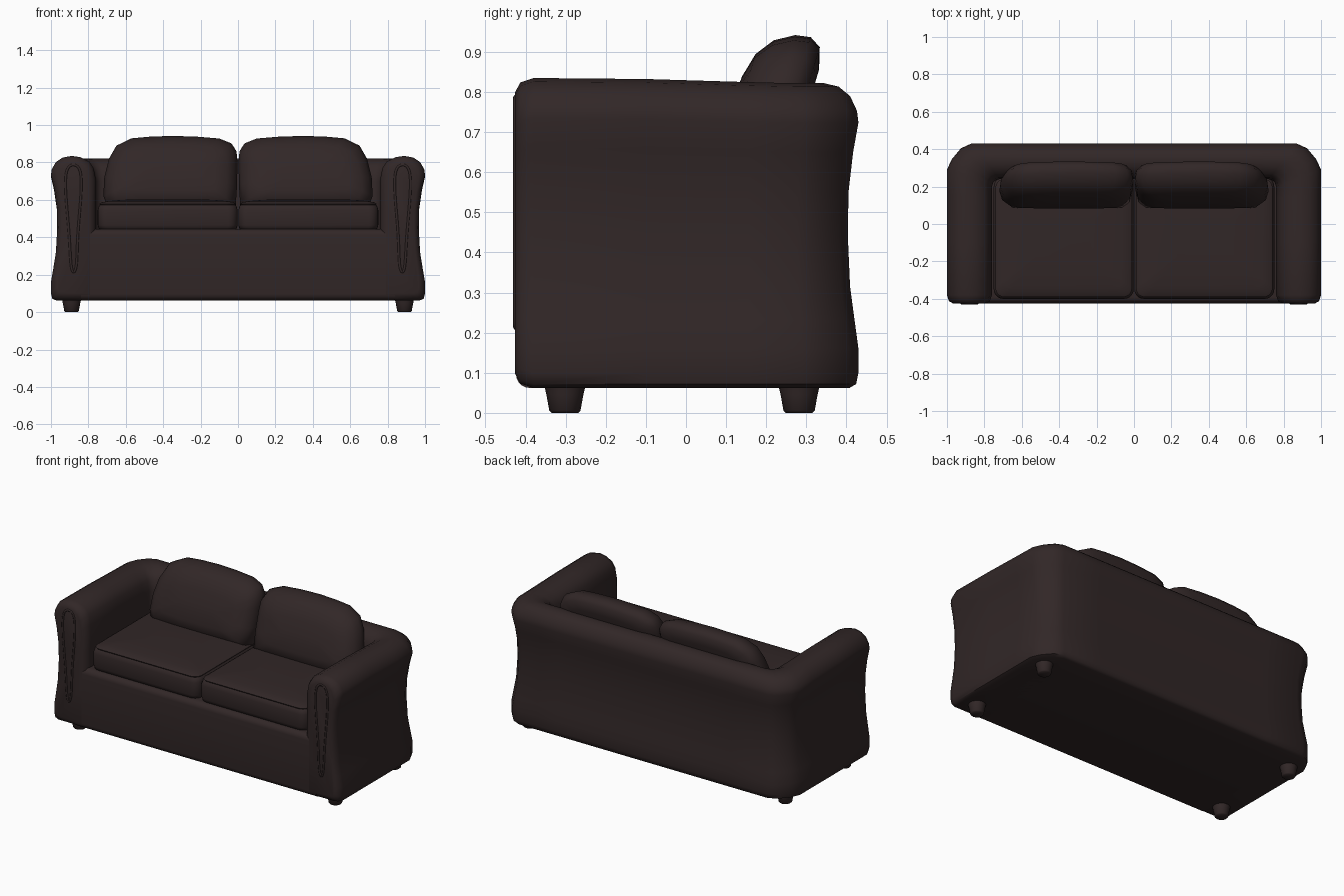
import bpy, bmesh, math
from mathutils import Vector

cube = bpy.data.objects.get("Cube")
if cube:
    bpy.data.objects.remove(cube, do_unlink=True)

leather = bpy.data.materials.new("dark_brown_leather")
leather.use_nodes = True
COLOUR = (0.031, 0.020, 0.020, 1)
leather.diffuse_color = COLOUR
bsdf = leather.node_tree.nodes["Principled BSDF"]
bsdf.inputs["Base Color"].default_value = COLOUR
bsdf.inputs["Roughness"].default_value = 0.7


def finish(obj, angle=50):
    obj.data.materials.append(leather)
    bpy.ops.object.select_all(action='DESELECT')
    obj.select_set(True)
    bpy.context.view_layer.objects.active = obj
    bpy.ops.object.shade_smooth_by_angle(angle=math.radians(angle))


def loft(name, rings, angle=50):
    """Skin a list of closed rings and cap both ends."""
    bm = bmesh.new()
    loops = [[bm.verts.new(p) for p in ring] for ring in rings]
    n = len(loops[0])
    for a, b in zip(loops, loops[1:]):
        for i in range(n):
            j = (i + 1) % n
            bm.faces.new((a[i], a[j], b[j], b[i]))
    bm.faces.new(loops[0])
    bm.faces.new(loops[-1])
    bmesh.ops.recalc_face_normals(bm, faces=bm.faces)
    mesh = bpy.data.meshes.new(name)
    bm.to_mesh(mesh)
    bm.free()
    obj = bpy.data.objects.new(name, mesh)
    bpy.context.collection.objects.link(obj)
    finish(obj, angle)
    return obj


def rounded_rect(hx, hy, r, steps=5):
    pts = []
    for k, (sx, sy) in enumerate([(1, 1), (-1, 1), (-1, -1), (1, -1)]):
        for i in range(steps + 1):
            a = math.pi / 2 * (k + i / steps)
            pts.append((sx * (hx - r) + r * math.cos(a),
                        sy * (hy - r) + r * math.sin(a)))
    return pts


# Arms and back: one padded profile (fraction from outside to inside, height)
profile = [(0.12, 0.062), (0.03, 0.072), (0, 0.1), (0, 0.16), (0.05, 0.23),
           (0.11, 0.32), (0.14, 0.45), (0.13, 0.56), (0.07, 0.66), (0, 0.735),
           (0.02, 0.765), (0.11, 0.802), (0.26, 0.826), (0.46, 0.835),
           (0.66, 0.828), (0.85, 0.805), (0.95, 0.77), (1, 0.71),
           (1, 0.55), (1, 0.3), (1, 0.062)]

# Half of the U-shaped run: outer point, inner point, inset, height scale
half = [((1, -0.426), (0.76, -0.426), 0.035, 1),
        ((1, -0.413), (0.76, -0.413), 0.011, 1),
        ((1, -0.38), (0.76, -0.38), 0, 1),
        ((1, -0.1), (0.76, -0.1), 0, 0.997),
        ((1, 0.16), (0.76, 0.14), 0, 0.988),
        ((1, 0.29), (0.76, 0.2), 0, 0.985),
        ((0.975, 0.345), (0.753, 0.222), 0, 0.985),
        ((0.925, 0.405), (0.738, 0.234), 0, 0.985),
        ((0.87, 0.43), (0.72, 0.24), 0, 0.985),
        ((0.6, 0.43), (0.6, 0.24), 0, 0.985)]
mirrored = [((-o[0], o[1]), (-i[0], i[1]), s, h) for o, i, s, h in reversed(half)]


def section(outer, inner, inset, height):
    o, i = Vector(outer), Vector(inner)
    width = (i - o).length
    ring = []
    for t, z in profile:
        t = 0.5 + (t - 0.5) * (1 - 2 * inset / width)
        z = 0.45 + (z - 0.45) * (1 - 2 * inset / 0.77)
        p = o.lerp(i, t)
        ring.append((p.x, p.y, z * height if z > 0.3 else z))
    return ring


loft("arms_and_back", [section(*s) for s in half + mirrored])

# Seat base with rounded front rail
rings = []
for x in (-0.84, -0.28, 0.28, 0.84):
    rings.append([(x, y - 0.062, z + 0.253)
                  for y, z in rounded_rect(0.362, 0.191, 0.035)])
loft("seat_base", rings)

# Back cushion outline in (x, z), for the left one
cushion_outline = [(0.012, 0.57), (0.005, 0.68), (0.003, 0.8), (0.008, 0.86),
                   (0.035, 0.902), (0.1, 0.928), (0.22, 0.938), (0.35, 0.942),
                   (0.47, 0.938), (0.57, 0.929), (0.65, 0.89), (0.69, 0.82),
                   (0.715, 0.72), (0.72, 0.62), (0.7, 0.57), (0.5, 0.555),
                   (0.3, 0.555), (0.1, 0.56)]
# Cushion depth, and how far the outline is pulled in there
cushion_layers = [(-0.108, 0.22), (-0.102, 0.12), (-0.085, 0.055),
                  (-0.05, 0.015), (0, 0), (0.04, 0.006), (0.07, 0.035), (0.085, 0.1)]

for side, s in (("left", 1), ("right", -1)):
    # Seat cushion: soft slab with a seam below its crowned top
    outline = rounded_rect(0.374, 0.325, 0.05)
    layers = [(0.435, 0.02), (0.445, 0.006), (0.465, 0), (0.545, 0), (0.567, 0.006),
              (0.573, 0.012), (0.579, 0.009), (0.587, 0.022), (0.594, 0.06),
              (0.6, 0.13), (0.603, 0.22)]
    loft(side + "_seat_cushion",
         [[(s * (0.376 + x * (1 - d / 0.374)), -0.075 + y * (1 - d / 0.325), z)
           for x, y in outline] for z, d in layers])

    # Back cushion, leaning backwards
    rings = []
    for y, d in cushion_layers:
        ring = []
        for x, z in cushion_outline:
            x = 0.36 + (x - 0.36) * (1 - d / 0.36)
            z = 0.74 + (z - 0.74) * (1 - d / 0.2 * 0.85)
            ring.append((s * x, 0.215 + y + 0.3 * (z - 0.75), z))
        rings.append(ring)
    loft(side + "_back_cushion", rings, 60)

    # Teardrop piping on the arm front
    curve = bpy.data.curves.new(side + "_arm_piping", 'CURVE')
    curve.dimensions = '3D'
    curve.bevel_depth = 0.007
    curve.bevel_resolution = 1
    curve.resolution_u = 4
    spline = curve.splines.new('NURBS')
    points = [(0.925, 0.72), (0.92, 0.6), (0.9, 0.4), (0.895, 0.24), (0.88, 0.2),
              (0.86, 0.24), (0.86, 0.4), (0.84, 0.6), (0.835, 0.72),
              (0.85, 0.79), (0.91, 0.79)]
    spline.points.add(len(points) - 1)
    for p, (x, z) in zip(spline.points, points):
        p.co = (s * x, -0.424, z, 1)
    spline.use_cyclic_u = True
    curve.materials.append(leather)
    bpy.context.collection.objects.link(
        bpy.data.objects.new(side + "_arm_piping", curve))

    # Tapered round feet
    for end, y in (("front", -0.302), ("back", 0.282)):
        rings = []
        for z, r in ((0, 0.033), (0.006, 0.039), (0.045, 0.046), (0.075, 0.053)):
            rings.append([(s * 0.89 + r * math.cos(a * math.pi / 8),
                           y + r * math.sin(a * math.pi / 8), z) for a in range(16)])
        loft(f"{end}_{side}_foot", rings)
